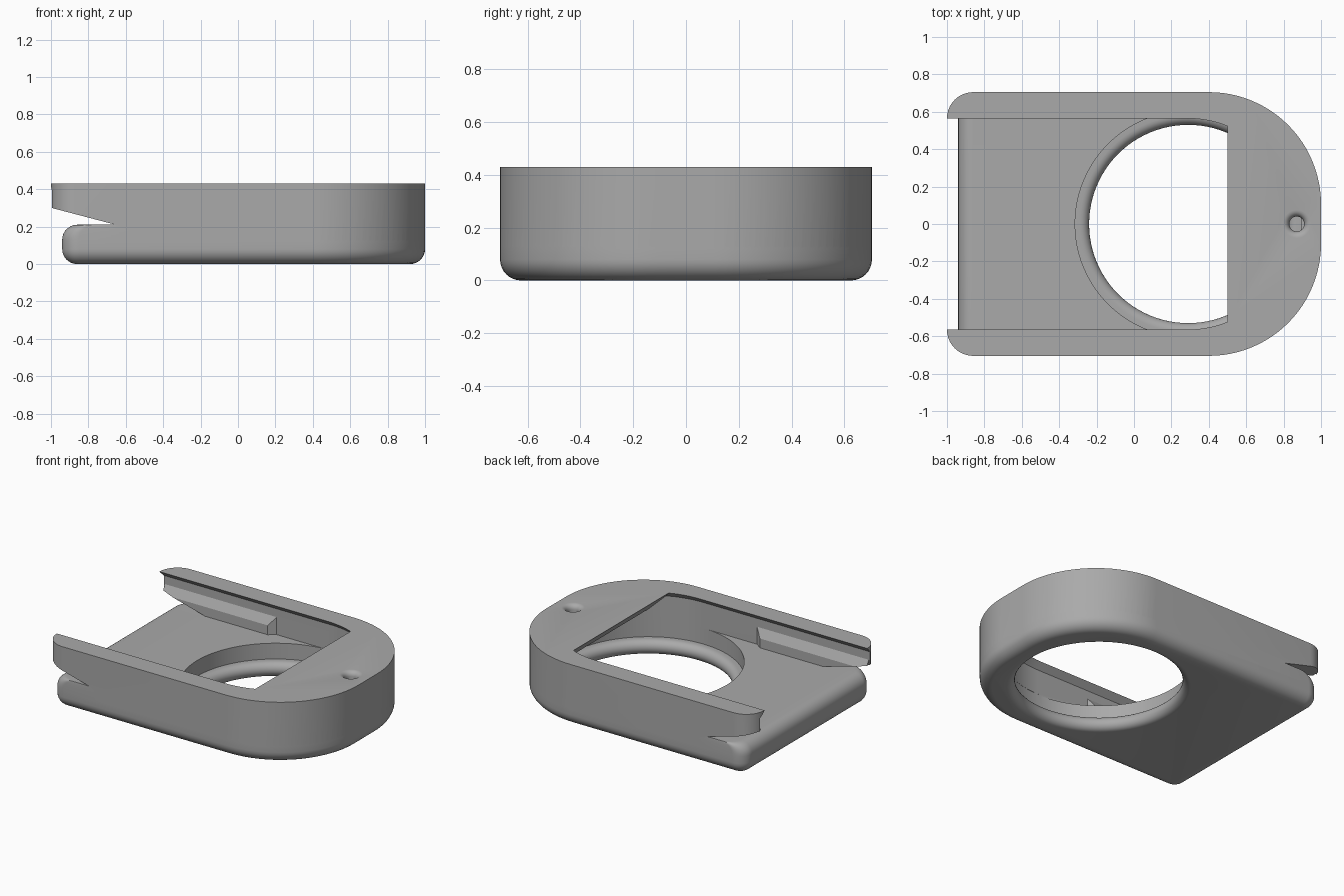
import bpy, bmesh
from math import sin, cos, pi, sqrt

if "Cube" in bpy.data.objects:
    bpy.data.objects.remove(bpy.data.objects["Cube"], do_unlink=True)

grey = bpy.data.materials.new("plain grey")
grey.use_nodes = True
grey.diffuse_color = (0.4, 0.4, 0.4, 1)
grey.node_tree.nodes["Principled BSDF"].inputs["Base Color"].default_value = (0.4, 0.4, 0.4, 1)


def loft(name, rings, helper=False):
    """Closed solid through rings that have equal point counts."""
    bm = bmesh.new()
    rows = [[bm.verts.new(p) for p in ring] for ring in rings]
    for low, high in zip(rows, rows[1:]):
        for i in range(len(low)):
            j = (i + 1) % len(low)
            bm.faces.new((low[i], low[j], high[j], high[i]))
    bm.faces.new(rows[0][::-1])
    bm.faces.new(rows[-1])
    bmesh.ops.recalc_face_normals(bm, faces=bm.faces)
    mesh = bpy.data.meshes.new(name)
    bm.to_mesh(mesh)
    bm.free()
    mesh.materials.append(grey)
    ob = bpy.data.objects.new(name, mesh)
    bpy.context.collection.objects.link(ob)
    ob.hide_render = helper
    return ob


def arc(cx, cy, r, start, end, n):
    return [(cx + r * cos(start + (end - start) * i / n),
             cy + r * sin(start + (end - start) * i / n)) for i in range(n + 1)]


def outline(z, xmin, corner, inset=0.0):
    """Plan of the case: broad round end at +x, small corners at -x."""
    half = 0.705
    big = 0.6 - inset
    small = corner - inset
    fx, fy = xmin + corner, half - corner
    pts = arc(0.4, -0.105, big, -pi / 2, 0, 24) + arc(0.4, 0.105, big, 0, pi / 2, 24)
    pts += arc(fx, fy, small, pi / 2, pi, 10) + arc(fx, -fy, small, pi, 1.5 * pi, 10)
    return [(x, y, z) for x, y in pts]


def side_prism(name, profile):
    """Cutter with an x-z profile, spanning the full width."""
    return loft(name, [[(x, y, z) for x, z in profile] for y in (-1, 1)], True)


def lathe(name, cx, profile, n):
    return loft(name, [[(x, y, z) for x, y in arc(cx, 0, r, 0, 2 * pi, n)[:-1]]
                       for r, z in profile], True)


def combine(ob, other, operation):
    """Apply one boolean and keep the plain mesh."""
    mod = ob.modifiers.new("combine", "BOOLEAN")
    mod.operation, mod.object, mod.solver = operation, other, "EXACT"
    deps = bpy.context.evaluated_depsgraph_get()
    mesh = bpy.data.meshes.new_from_object(ob.evaluated_get(deps))
    ob.modifiers.clear()
    ob.data = mesh


# Base slab: rounded bottom edge, rounded top edge at the open end only
R, FLOOR, STEPS = 0.08, 0.21, 8
rings = []
for i in range(STEPS + 1):
    a = pi / 2 * i / STEPS
    rings.append(outline(R - R * sin(a), -0.94, 0.09, R - R * cos(a)))
rings = [outline(R - R * sin(a), -0.94, 0.09, R - R * cos(a))
         for a in [pi / 2 * (1 - i / STEPS) for i in range(STEPS + 1)]]
rings += [outline(FLOOR - R + R * sin(a), -0.94 + R - R * cos(a), 0.09)
          for a in [pi / 2 * i / STEPS for i in range(STEPS + 1)]]
body = loft("case_body", rings)

# Upper walls, with the slanted slit below the two arms
upper = loft("upper_walls", [outline(0.12, -1, 0.14), outline(0.43, -1, 0.14)], True)
slit = side_prism("slit_cutter", [(-1.1, 0.05), (-0.54, 0.05), (-0.54, 0.18), (-1.1, 0.327)])
combine(upper, slit, "DIFFERENCE")
combine(body, upper, "UNION")


# Cavity: U-shaped, undercut lips along the arms, sloped underside of the roof
def cavity_ring(z, r):
    pts = arc(0.29, 0, r, -pi / 2, pi / 2, 48) + [(-1.2, r), (-1.2, -r)]
    return [(x, y, z) for x, y in pts]


cavity = loft("cavity_cutter", [cavity_ring(FLOOR, 0.604), cavity_ring(0.39, 0.604),
                                cavity_ring(0.45, 0.544)], True)
roof_limit = side_prism("roof_limit", [(-2, 0), (1.2, 0), (1.2, 0.29), (0.64, 0.29),
                                       (0.48, 0.45), (0.48, 0.6), (-2, 0.6)])
combine(cavity, roof_limit, "INTERSECT")
combine(body, cavity, "DIFFERENCE")

# Large round opening with a ledge and a rounded rim
rim = [(0.58 + 0.05 * cos(a), 0.05 + 0.05 * sin(a))
       for a in [1.5 * pi - pi * i / 12 for i in range(13)]]
opening = lathe("opening_cutter", 0.29,
                [(0.58, -0.02)] + rim + [(0.605, 0.1), (0.605, 0.215)], 96)
combine(body, opening, "DIFFERENCE")

# Small pin hole with a flared mouth
flare = [(0.075 - 0.035 * cos(a), 0.395 + 0.035 * sin(a))
         for a in [pi / 2 * (1 - i / 6) for i in range(7)]]
pin_hole = lathe("pin_hole_cutter", 0.87, [(0.075, 0.46)] + flare + [(0.04, 0.25)], 32)
combine(body, pin_hole, "DIFFERENCE")

# Guide rails inside the arms, trimmed by the same slit
parts = [body]
for name, s in (("left_rail", 1), ("right_rail", -1)):
    section = [(0.615, 0.2), (0.57, 0.2), (0.57, 0.275), (0.615, 0.35)]
    start = [(-0.985, s * y, z) for y, z in section]
    end = [(-0.17 if y < 0.6 else -0.11, s * y, z) for y, z in section]
    rail = loft(name, [start, end])
    combine(rail, slit, "DIFFERENCE")
    parts.append(rail)

for cutter in (upper, slit, cavity, roof_limit, opening, pin_hole):
    bpy.data.objects.remove(cutter, do_unlink=True)

for ob in parts:
    bpy.ops.object.select_all(action="DESELECT")
    ob.select_set(True)
    bpy.context.view_layer.objects.active = ob
    bpy.ops.object.shade_smooth_by_angle(angle=0.5)
